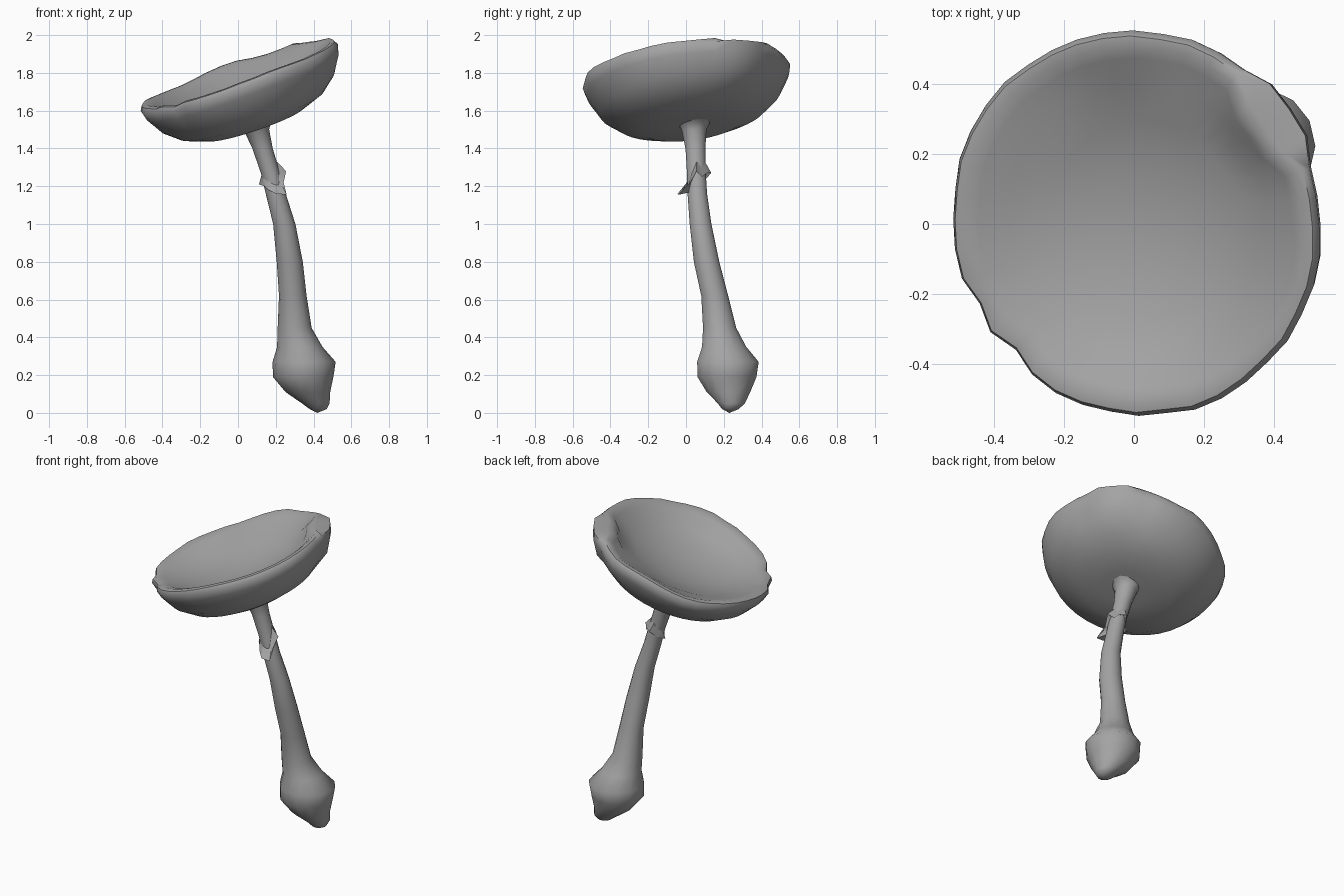
import bpy, bmesh, math, random
from mathutils import Vector

random.seed(4)
if "Cube" in bpy.data.objects:
    bpy.data.objects.remove(bpy.data.objects["Cube"])

grey = bpy.data.materials.new("clay grey")
grey.use_nodes = True
grey.diffuse_color = (0.37, 0.37, 0.37, 1)
grey.node_tree.nodes["Principled BSDF"].inputs["Base Color"].default_value = (0.37, 0.37, 0.37, 1)


def loft(name, rings, start=None, end=None, angle=50):
    """Skin a list of point rings, closing each end on a pole point."""
    bm = bmesh.new()
    loops = [[bm.verts.new(p) for p in ring] for ring in rings]
    n = len(loops[0])
    for a, b in zip(loops, loops[1:]):
        for i in range(n):
            j = (i + 1) % n
            bm.faces.new((a[i], a[j], b[j], b[i]))
    for pole, loop in ((start, loops[0]), (end, loops[-1])):
        if pole is not None:
            tip = bm.verts.new(pole)
            for i in range(n):
                bm.faces.new((tip, loop[i], loop[(i + 1) % n]))
    bmesh.ops.recalc_face_normals(bm, faces=bm.faces)
    mesh = bpy.data.meshes.new(name)
    bm.to_mesh(mesh)
    bm.free()
    mesh.materials.append(grey)
    ob = bpy.data.objects.new(name, mesh)
    bpy.context.collection.objects.link(ob)
    bpy.ops.object.select_all(action='DESELECT')
    ob.select_set(True)
    bpy.context.view_layer.objects.active = ob
    bpy.ops.object.shade_smooth_by_angle(angle=math.radians(angle))


def polar(r, a):
    return Vector((r * math.cos(a), r * math.sin(a), 0))


def hump(deg, middle, width):
    return math.exp(-((deg - middle) / width) ** 2)


# Cap: tilted shallow bowl with a rolled rim, a chipped front edge and a folded dent
SIDES = 40
centre = Vector((0, 0, 1.797))
tilt = Vector((0, 0, 1)).rotation_difference(Vector((-0.34, -0.145, 1)))
outer = [(0.14, -0.294), (0.275, -0.283), (0.40, -0.235), (0.483, -0.165),
         (0.54, -0.07), (0.553, -0.02)]
inner = [(0.54, 0.002), (0.512, 0.004), (0.475, -0.012), (0.40, -0.052),
         (0.28, -0.10), (0.14, -0.13)]
ripple = [random.uniform(-0.005, 0.005) for _ in range(SIDES)]
rings = []
for k, (r, h) in enumerate(outer + inner):
    ring = []
    for i in range(SIDES):
        deg = 360 * i / SIDES
        rr, hh = r, h
        if 4 <= k <= 8:
            rr += ripple[i]
            hh += ripple[i] * 0.5 + 0.02 * hump(deg, 285, 35)
            hh -= 0.025 * (hump(deg, 72, 16) + hump(deg, 130, 25))
            # chipped edge
            if 205 < deg < 240:
                rr -= 0.018 if i % 2 else 0.006
                hh -= 0.012 if i % 2 else 0.0
        # dent: inner rim pinched in, leaving a folded shelf on a bulging wall
        if 25 < deg < 50:
            if 6 <= k <= 8:
                rr -= 0.04
            elif 3 <= k <= 5:
                rr += 0.028
        ring.append(centre + tilt @ (polar(rr, math.radians(deg)) + Vector((0, 0, hh))))
    rings.append(ring)
loft("cap", rings, centre + tilt @ Vector((0, 0, -0.295)),
     centre + tilt @ Vector((0, 0, -0.14)))

# Stem with a swollen bulb: centre x, centre y, height, radius
stem = [(0.425, 0.235, 0.02, 0.045), (0.412, 0.24, 0.05, 0.073), (0.37, 0.225, 0.11, 0.118),
        (0.345, 0.217, 0.19, 0.16), (0.35, 0.222, 0.27, 0.167), (0.327, 0.202, 0.35, 0.12),
        (0.30, 0.178, 0.45, 0.09), (0.29, 0.152, 0.62, 0.073), (0.274, 0.109, 0.8, 0.069),
        (0.245, 0.077, 1.0, 0.059), (0.20, 0.06, 1.16, 0.053), (0.172, 0.055, 1.27, 0.051),
        (0.13, 0.05, 1.4, 0.054), (0.097, 0.042, 1.5, 0.068), (0.083, 0.038, 1.54, 0.092),
        (0.08, 0.037, 1.565, 0.12)]
STEM_SIDES = 14
rings = [[Vector((x, y, z)) + polar(r, math.tau * i / STEM_SIDES) for i in range(STEM_SIDES)]
         for x, y, z, r in stem]
loft("stem_and_bulb", rings, Vector((0.42, 0.23, 0)), Vector((0.08, 0.035, 1.57)), 65)

# Ragged veil left around the stem: outer radius and height for each step round
edge = [(0.085, 1.28), (0.06, 1.25), (0.062, 1.27), (0.078, 1.27), (0.058, 1.24), (0.06, 1.22),
        (0.077, 1.21), (0.06, 1.20), (0.07, 1.18), (0.10, 1.16), (0.11, 1.155), (0.065, 1.22)]
upper, lip, under = [], [], []
for i, (r, z) in enumerate(edge):
    a = math.tau * i / len(edge)
    for ring, radius, height in ((upper, 0.05, z + 0.05), (lip, r, z), (under, 0.046, z + 0.012)):
        axis = Vector((0.172 + (1.27 - height) * 0.27, 0.056, height))
        ring.append(axis + polar(radius, a))
loft("veil_remnant", [upper, lip, under], angle=60)
